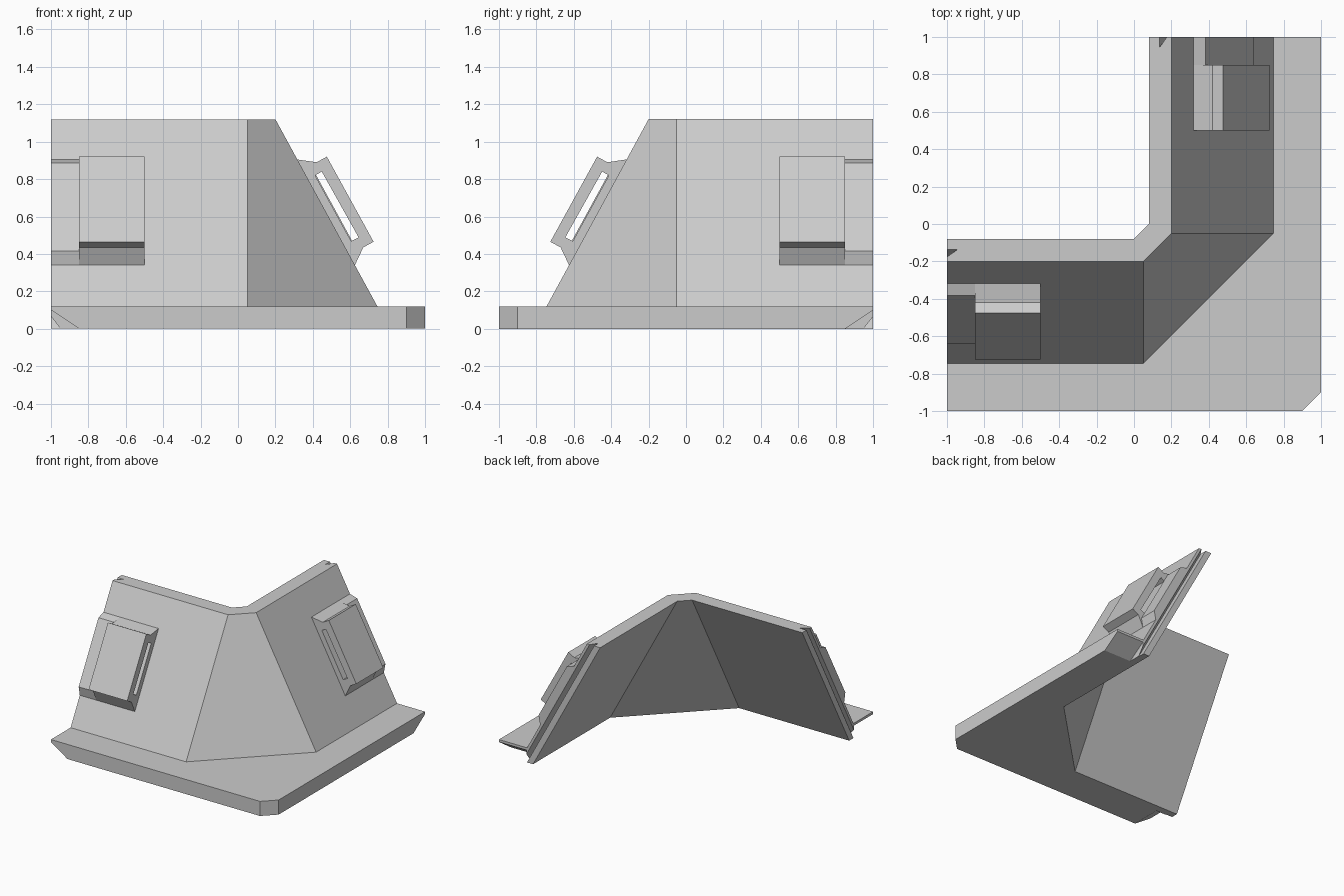
import bpy, bmesh
from mathutils import Vector

if "Cube" in bpy.data.objects:
    bpy.data.objects.remove(bpy.data.objects["Cube"])

grey = bpy.data.materials.new("concrete_grey")
grey.diffuse_color = (0.6, 0.6, 0.6, 1)
grey.use_nodes = True
grey.node_tree.nodes["Principled BSDF"].inputs["Base Color"].default_value = grey.diffuse_color


def flip(p):
    """Mirror a point across the corner diagonal."""
    return (-p[1], -p[0], p[2])


def loft(name, rings):
    """Closed solid through a list of equal-sized rings."""
    bm = bmesh.new()
    vs = [[bm.verts.new(p) for p in r] for r in rings]
    n = len(vs[0])
    for a, b in zip(vs, vs[1:]):
        for i in range(n):
            j = (i + 1) % n
            bm.faces.new((a[i], a[j], b[j], b[i]))
    bm.faces.new(vs[0])
    bm.faces.new(vs[-1][::-1])
    bmesh.ops.recalc_face_normals(bm, faces=bm.faces)
    me = bpy.data.meshes.new(name)
    bm.to_mesh(me)
    bm.free()
    me.materials.append(grey)
    ob = bpy.data.objects.new(name, me)
    bpy.context.collection.objects.link(ob)
    return ob


def both(name, rings):
    """The same solid on the left wing and on the right wing."""
    return [loft("left_" + name, rings),
            loft("right_" + name, [[flip(p) for p in r] for r in rings])]


def prism(profile, x0, x1):
    return [[(x, y, z) for y, z in profile] for x in (x0, x1)]


def cut(ob, cutter):
    m = ob.modifiers.new("cut", 'BOOLEAN')
    m.operation = 'DIFFERENCE'
    m.solver = 'EXACT'
    m.object = cutter
    cutter.hide_render = True
    cutter.hide_set(True)


# Corner wall: depth, height and x where the section meets the corner
section = [(0.08, 1.12, 0), (0.2, 1.12, 0.05), (0.745, 0.12, 0.05),
           (1, 0.12, 0.9), (1, 0, 0.9), (0.69, 0, 0)]
end = [(-1, -d, z) for d, z, x in section]
bend = [(x, -d, z) for d, z, x in section]
wall = loft("corner_wall", [end, bend, [flip(p) for p in bend],
                            [flip(p) for p in end]])

# Joint grooves that follow the slope at both ends
SLOPE = 0.545
groove = [[(x, y - SLOPE * (1.12 - z), z)
           for x, y in ((-1.03, -0.135), (-0.942, -0.135), (-1.03, -0.197))]
          for z in (1.2, -0.1)]
for c in both("groove_cutter", groove):
    cut(wall, c)

# Undercut below the ends of the flange
undercut = [[(x, y, z) for x, z in ((-1.06, 0.14), (-0.82, -0.02), (-1.06, -0.02))]
            for y in (-1.1, -0.75)]
for c in both("undercut_cutter", undercut):
    cut(wall, c)

# Mounting plates on the slopes, running out to the wing ends
plate = [(-0.317, 0.905), (-0.383, 0.885), (-0.64, 0.415), (-0.625, 0.34)]
both("mounting_plate", prism(plate, -1, -0.85))

# Raised panels with a slot running through behind the cover
panel = [(-0.317, 0.905), (-0.42, 0.89), (-0.475, 0.92), (-0.725, 0.465),
         (-0.67, 0.435), (-0.625, 0.34)]
slot = [(-0.448, 0.84), (-0.412, 0.82), (-0.605, 0.468), (-0.645, 0.488)]
for p, c in zip(both("raised_panel", prism(panel, -0.85, -0.5)),
                both("slot_cutter", prism(slot, -0.9, -0.45))):
    cut(p, c)
